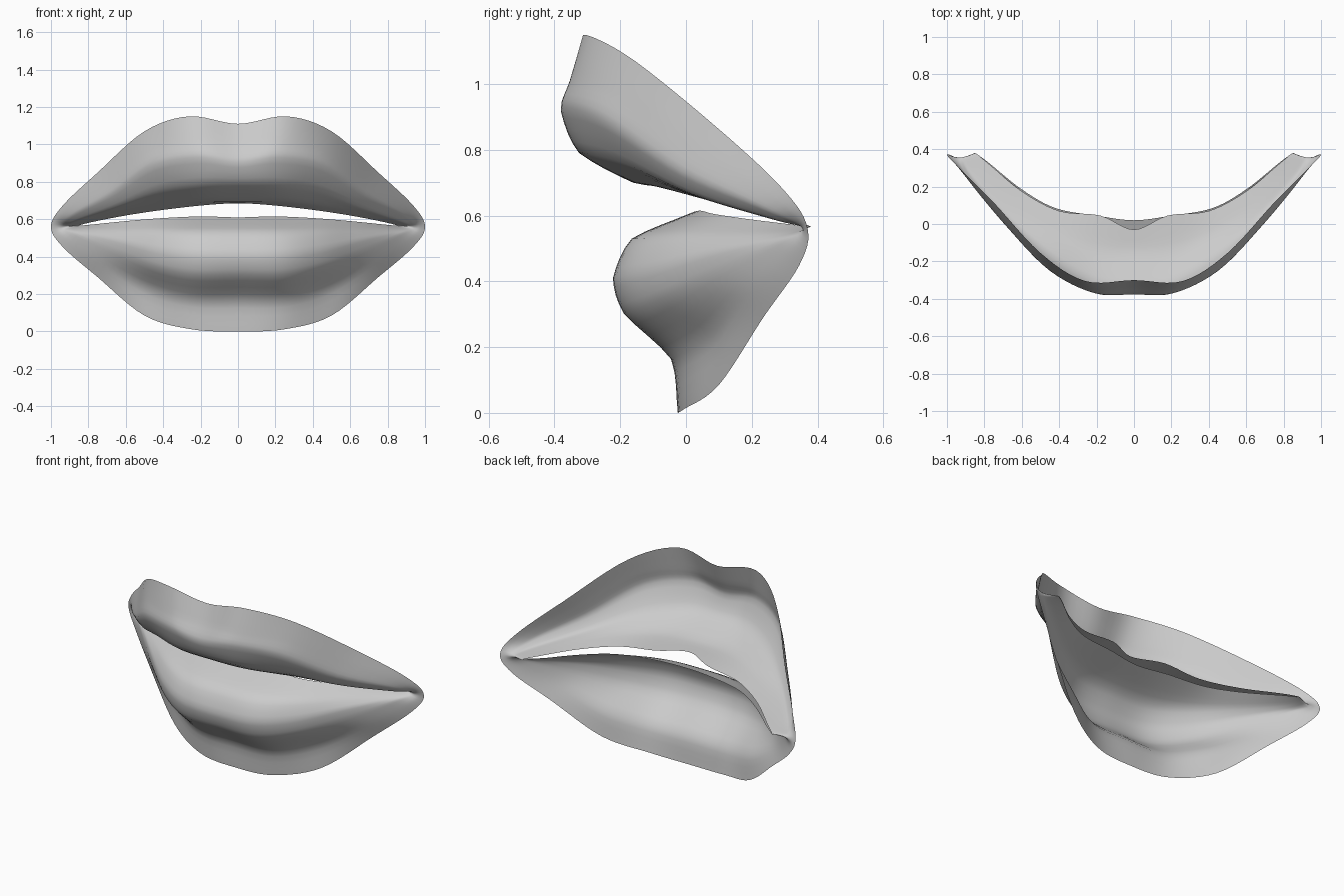
import bpy, bmesh
from mathutils import Vector

if "Cube" in bpy.data.objects:
    bpy.data.objects.remove(bpy.data.objects["Cube"])

# Rails of each lip, outer border to inner edge; points run from the middle to the corner
upper = [
    [(0, -.30, 1.11), (.26, -.305, 1.15), (.5, -.155, 1.07), (.75, .115, .85), (.935, .30, .675)],
    [(0, -.34, 1.0), (.24, -.345, 1.01), (.48, -.205, .97), (.72, .05, .79), (.91, .265, .65)],
    [(0, -.376, .905), (.21, -.37, .93), (.45, -.25, .89), (.68, -.015, .735), (.88, .23, .625)],
    [(0, -.325, .79), (.2, -.31, .79), (.42, -.19, .76), (.66, .02, .665), (.87, .26, .59)],
    [(0, -.16, .70), (.2, -.15, .70), (.4, -.07, .685), (.64, .09, .64), (.84, .29, .585)],
    [(0, -.03, .685), (.18, .045, .675), (.4, .07, .65), (.6, .175, .62), (.78, .325, .585)],
]
lower = [
    [(0, -.025, 0), (.25, -.005, .012), (.5, .10, .085), (.75, .235, .29), (.935, .345, .45)],
    [(0, -.045, .165), (.26, -.03, .17), (.49, .075, .235), (.71, .17, .36), (.89, .305, .485)],
    [(0, -.19, .305), (.24, -.175, .305), (.44, -.08, .345), (.65, .085, .43), (.86, .28, .52)],
    [(0, -.222, .41), (.24, -.205, .415), (.44, -.10, .44), (.645, .08, .49), (.85, .285, .535)],
    [(0, -.165, .53), (.23, -.15, .53), (.43, -.055, .535), (.63, .11, .54), (.83, .30, .55)],
    [(0, .02, .61), (.2, .045, .615), (.42, .085, .605), (.6, .185, .59), (.78, .33, .572)],
]
corner = [(1, .37, .56), (.97, .36, .56), (.94, .355, .56),
          (.915, .357, .562), (.885, .366, .564), (.85, .38, .566)]


def spline(pts, before, after, steps, round_=1.0):
    """Curve through pts, end tangents set by two extra points; round_ 0 gives straight parts."""
    p = [before] + pts + [after]
    out = []
    for i in range(1, len(p) - 2):
        a, b, c, d = p[i - 1:i + 3]
        for k in range(steps):
            t = k / steps
            smooth = 0.5 * (2 * b + (c - a) * t + (2 * a - 5 * b + 4 * c - d) * t * t
                            + (3 * b - a - 3 * c + d) * t ** 3)
            out.append(b.lerp(c, t).lerp(smooth, round_))
    return out + [pts[-1]]


def flip(v):
    return Vector((-v.x, v.y, v.z))


# Each rail is a half ring: upper middle, corner, lower middle
rings = []
for up, low, c in zip(upper, lower, corner):
    pts = [Vector(v) for v in up + [c] + low[::-1]]
    rings.append(spline(pts, flip(pts[1]), flip(pts[-2]), 6))

# Smooth across the rails to get the rounded cross-sections
sections = []
for col in zip(*rings):
    col = list(col)
    sections.append(spline(col, 2 * col[0] - col[1], 2 * col[-1] - col[-2], 4, 0.6))

# Open skin of the lips: right half, then mirrored left half
bm = bmesh.new()
for side in (1, -1):
    grid = [[bm.verts.new((v.x * side, v.y, v.z)) for v in s] for s in sections]
    for a, b in zip(grid, grid[1:]):
        for j in range(len(a) - 1):
            quad = [a[j], a[j + 1], b[j + 1], b[j]]
            bm.faces.new(quad if side == 1 else quad[::-1])
bmesh.ops.remove_doubles(bm, verts=bm.verts[:], dist=0.0005)
bmesh.ops.recalc_face_normals(bm, faces=bm.faces[:])

# Make the skin face the front
bm.normal_update()
if sum(f.normal.y * f.calc_area() for f in bm.faces) > 0:
    bmesh.ops.reverse_faces(bm, faces=bm.faces[:])
for f in bm.faces:
    f.smooth = True
mesh = bpy.data.meshes.new("lips")
bm.to_mesh(mesh)
bm.free()
lips = bpy.data.objects.new("lips", mesh)
bpy.context.collection.objects.link(lips)
